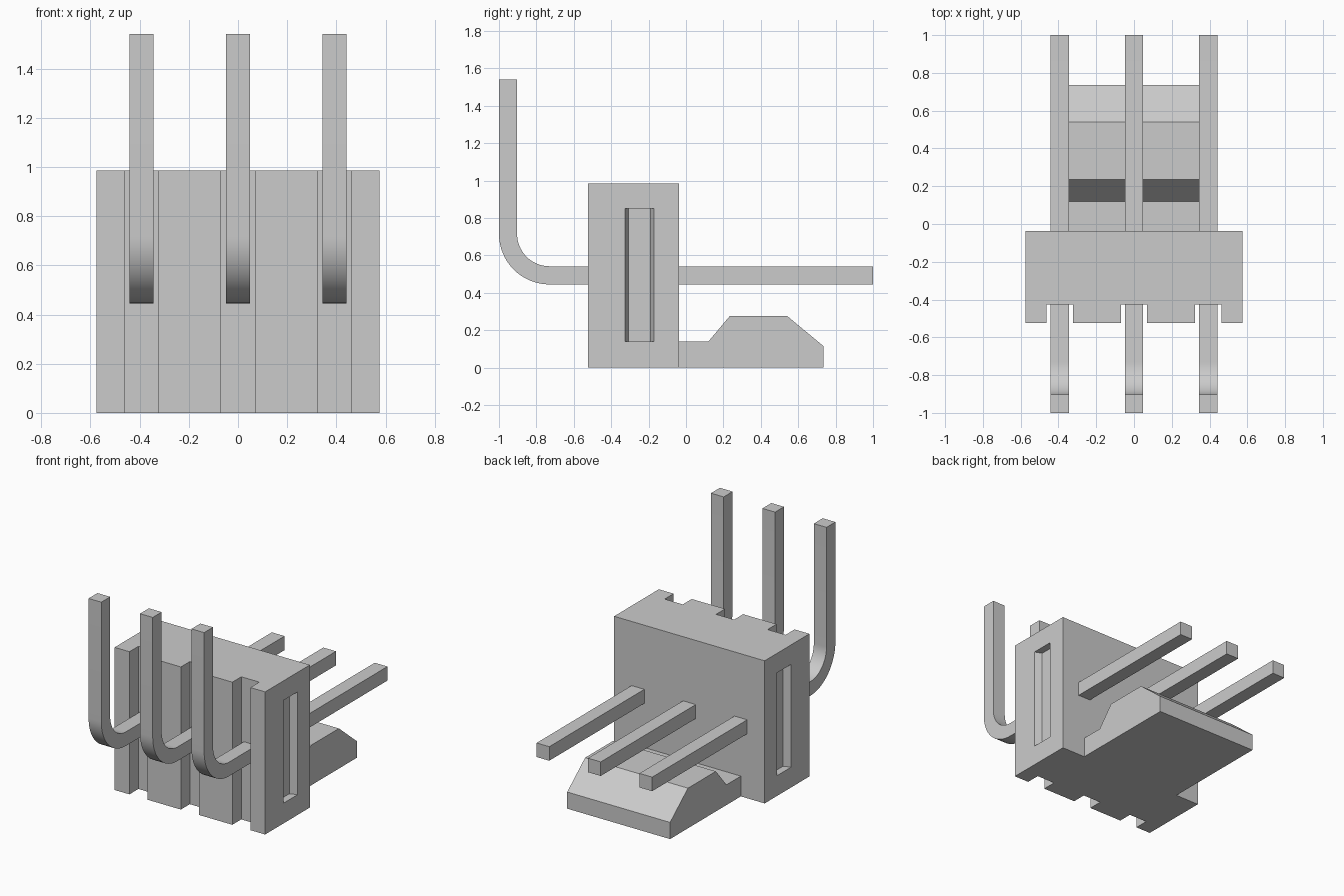
import bpy
import bmesh
from math import cos, sin, pi, radians

default_cube = bpy.data.objects.get("Cube")
if default_cube:
    bpy.data.objects.remove(default_cube, do_unlink=True)

# One plain grey for every part
GREY = (0.6, 0.6, 0.6, 1.0)
grey = bpy.data.materials.new("light_grey")
grey.use_nodes = True
grey.diffuse_color = GREY
grey.node_tree.nodes["Principled BSDF"].inputs["Base Color"].default_value = GREY


def prism(name, outline, axis, low, high):
    """Extrude an outline (xy along z, or yz along x) from low to high."""
    def place(p, level):
        return (p[0], p[1], level) if axis == "z" else (level, p[0], p[1])

    bm = bmesh.new()
    base = bm.faces.new([bm.verts.new(place(p, low)) for p in outline])
    result = bmesh.ops.extrude_face_region(bm, geom=[base])
    top = [v for v in result["geom"] if isinstance(v, bmesh.types.BMVert)]
    bmesh.ops.translate(bm, verts=top, vec=place((0, 0), high - low))
    bmesh.ops.recalc_face_normals(bm, faces=bm.faces)
    mesh = bpy.data.meshes.new(name)
    bm.to_mesh(mesh)
    bm.free()
    mesh.materials.append(grey)
    obj = bpy.data.objects.new(name, mesh)
    bpy.context.collection.objects.link(obj)
    return obj


def activate(obj):
    bpy.ops.object.select_all(action="DESELECT")
    obj.select_set(True)
    bpy.context.view_layer.objects.active = obj


# Housing: block with three full-height grooves in the front
HALF_W, FRONT, BACK, GROOVE = 0.575, -0.525, -0.037, -0.427
HEIGHT = 0.985
outline = [(HALF_W, BACK), (-HALF_W, BACK), (-HALF_W, FRONT)]
for left, right in ((-0.462, -0.324), (-0.069, 0.069), (0.324, 0.462)):
    outline += [(left, FRONT), (left, GROOVE), (right, GROOVE), (right, FRONT)]
outline.append((HALF_W, FRONT))
housing = prism("housing", outline, "z", 0, HEIGHT)

# Side slots: shallow tapered recesses cut into both ends
for side in (-1, 1):
    taper = [(0.625, -0.347), (0.525, -0.307), (0.525, -0.19), (0.625, -0.15)]
    cutter = prism("slot_cutter", [(side * x, y) for x, y in taper], "z", 0.14, 0.85)
    cutter.hide_render = True
    activate(housing)
    cut = housing.modifiers.new("slot", "BOOLEAN")
    cut.operation = "DIFFERENCE"
    cut.solver = "EXACT"
    cut.object = cutter
    bpy.ops.object.modifier_apply(modifier=cut.name)
    bpy.data.objects.remove(cutter, do_unlink=True)

# Latch: ramped tongue at the foot of the back
prism("latch", [(BACK, 0), (0.735, 0), (0.735, 0.115), (0.54, 0.277),
                (0.235, 0.277), (0.12, 0.14), (BACK, 0.14)], "x", -0.393, 0.393)

# Pins: square bars, straight at the back and bent upwards at the front
THICK, OUTER, PIN_Z, PIN_TOP, STEPS = 0.097, 0.27, 0.445, 1.54, 16
CENTRE_Y, CENTRE_Z = -1 + OUTER, PIN_Z + OUTER


def bend(radius):
    angles = [pi + pi / 2 * i / STEPS for i in range(STEPS + 1)]
    return [(CENTRE_Y + radius * cos(a), CENTRE_Z + radius * sin(a)) for a in angles]


pin_outline = ([(-1, PIN_TOP)] + bend(OUTER)
               + [(1, PIN_Z), (1, PIN_Z + THICK)]
               + bend(OUTER - THICK)[::-1] + [(-1 + THICK, PIN_TOP)])
for name, x in (("right_pin", -0.393), ("middle_pin", 0), ("left_pin", 0.393)):
    pin = prism(name, pin_outline, "x", x - THICK / 2, x + THICK / 2)
    activate(pin)
    bpy.ops.object.shade_smooth_by_angle(angle=radians(30))
